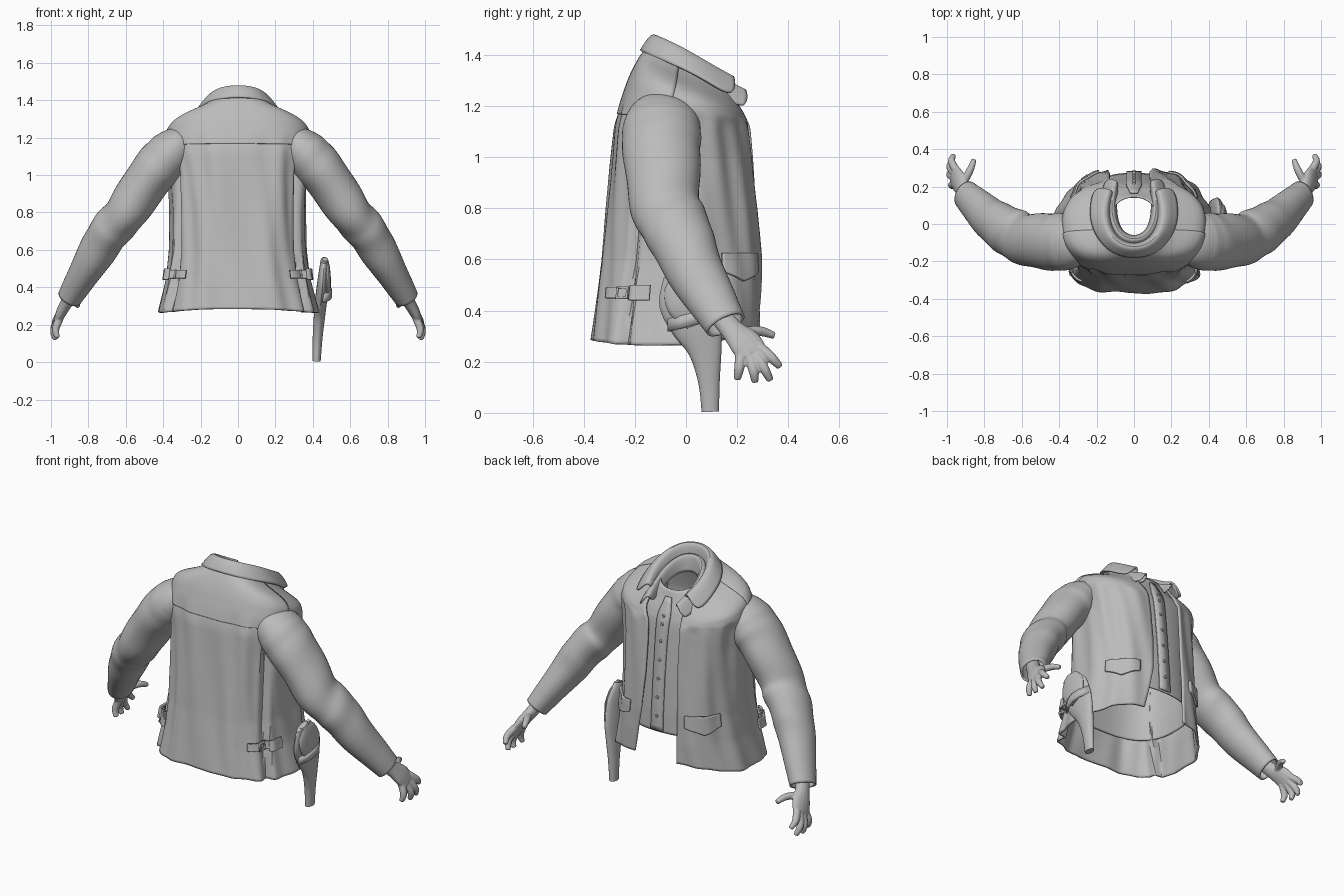
import bpy, bmesh, math
from math import sin, cos, pi, radians, exp
from mathutils import Vector

cube = bpy.data.objects.get("Cube")
if cube:
    bpy.data.objects.remove(cube, do_unlink=True)

GREY = (0.5, 0.5, 0.5, 1)
mat = bpy.data.materials.new("plain grey")
mat.use_nodes = True
mat.diffuse_color = GREY
bsdf = mat.node_tree.nodes["Principled BSDF"]
bsdf.inputs["Base Color"].default_value = GREY
bsdf.inputs["Roughness"].default_value = 0.8


def make(name, rows, closed=False, caps=False, thick=0, offset=-1, mirror=False, subsurf=0):
    """Skin a grid of points into an object."""
    bm = bmesh.new()
    grid = [[bm.verts.new(p) for p in row] for row in rows]
    n = len(grid[0])
    for lo, hi in zip(grid, grid[1:]):
        for i in range(n if closed else n - 1):
            j = (i + 1) % n
            bm.faces.new((lo[i], lo[j], hi[j], hi[i]))
    if caps:
        bm.faces.new(grid[0])
        bm.faces.new(grid[-1])
    bmesh.ops.recalc_face_normals(bm, faces=bm.faces[:])
    me = bpy.data.meshes.new(name)
    bm.to_mesh(me)
    bm.free()
    ob = bpy.data.objects.new(name, me)
    bpy.context.collection.objects.link(ob)
    me.materials.append(mat)
    if mirror:
        m = ob.modifiers.new("mirror", 'MIRROR')
        m.use_clip = True
    if subsurf:
        ob.modifiers.new("round", 'SUBSURF').levels = subsurf
    if thick:
        m = ob.modifiers.new("thickness", 'SOLIDIFY')
        m.thickness, m.offset = thick, offset
    bpy.ops.object.select_all(action='DESELECT')
    bpy.context.view_layer.objects.active = ob
    ob.select_set(True)
    bpy.ops.object.shade_smooth_by_angle(angle=radians(40))
    return ob


def tube_rows(path, steps=1, sides=20, fold=None):
    """Rings along (x, y, z, depth radius, thin radius) points."""
    pts = []
    for k in range(len(path) - 1):
        p = [path[max(0, min(len(path) - 1, k + d))] for d in (-1, 0, 1, 2)]
        for s in range(steps):
            t = s / steps
            pts.append([0.5 * (2 * b + (c - a) * t + (2 * a - 5 * b + 4 * c - d) * t * t
                               + (3 * b - a - 3 * c + d) * t ** 3) for a, b, c, d in zip(*p)])
    pts.append(list(path[-1]))
    rows = []
    for k, p in enumerate(pts):
        q, r = pts[max(k - 1, 0)], pts[min(k + 1, len(pts) - 1)]
        way = (Vector(r[:3]) - Vector(q[:3])).normalized()
        side = Vector((0, 1, 0))
        side = (side - way * side.dot(way)).normalized()
        up = way.cross(side)
        row = []
        for i in range(sides):
            a = 2 * pi * i / sides
            f = 1 + (fold(a, k / len(pts)) if fold else 0)
            row.append(Vector(p[:3]) + side * (p[3] * f * cos(a)) + up * (p[4] * f * sin(a)))
        rows.append(row)
    return rows


# Torso sections: height, half width, back y, front y, opening edge on each side
SECTIONS = [
    (.26, .43, -.375, .305, .17, .14), (.45, .385, -.35, .31, .13, .14),
    (.60, .365, -.33, .305, .10, .14), (.80, .36, -.31, .29, .085, .13),
    (1.0, .365, -.29, .27, .085, .13), (1.12, .38, -.278, .255, .09, .13),
    (1.20, .388, -.25, .245, .10, .125), (1.27, .375, -.22, .235, .11, .125),
    (1.31, .335, -.20, .225, .125, .125), (1.34, .265, -.185, .21, .125, .125),
    (1.37, .195, -.17, .195, .12, .12), (1.41, .145, -.145, .175, .11, .11)]


def lookup(z):
    for lo, hi in zip(SECTIONS, SECTIONS[1:]):
        if z <= hi[0]:
            break
    t = max(0, min(1, (z - lo[0]) / (hi[0] - lo[0])))
    return [a + (b - a) * t for a, b in zip(lo, hi)]


def section(z):
    return [sum(v) / 3 for v in zip(*(lookup(z + d) for d in (-.015, 0, .015)))]


def bend(v, e):
    return math.copysign(abs(v) ** e, v)


FRONT_BEND, BACK_BEND = .88, .74


def body(a, z, off=0, cloth=True):
    """Point on the torso; angle runs from the chest towards +x."""
    _, hw, yb, yf, _, _ = section(z)
    if cloth:
        fade = max(0, min(1, (1.22 - z) / .1))
        for side in (122, 238):
            off -= fade * .036 * exp(-((a - radians(side)) / .08) ** 2)
        off += fade * (.005 * sin(9 * a + 3 * z) + .004 * sin(17 * a - 6 * z + 1))
    mid, d = (yb + yf) / 2, (yf - yb) / 2
    e = FRONT_BEND if cos(a) > 0 else BACK_BEND
    y = mid + (d + off) * bend(cos(a), e)
    # The neckline drops towards the chest
    t = max(0, min(1, (z - 1.08) / .28))
    slant = .42 * t * t * (3 - 2 * t)
    return Vector(((hw + off) * bend(sin(a), e), y, z - slant * (y + .09)))


def edge(z, i):
    s = section(z)
    return math.asin(min(.95, s[i] / s[1]) ** (1 / FRONT_BEND))


# Jacket body, open at the chest
rows = []
for r in range(81):
    u, row = r / 80, []
    for c in range(121):
        w = c / 120
        hem = .285 + .04 * max(0, cos(2 * pi * w)) ** 3 - .02 * sin(2 * pi * w) ** 2
        z = hem + (1.41 - hem) * u
        a0, a1 = edge(z, 4), 2 * pi - edge(z, 5)
        row.append(body(a0 + (a1 - a0) * w, z))
    rows.append(row)
make("jacket_body", rows, thick=.012)

# Shirt under the jacket
make("shirt", [[body(2 * pi * c / 96, .48 + .92 * r / 60, -.035, False) for c in range(96)]
               for r in range(61)], closed=True, thick=.006)


def patch(name, a0, a1, z0, z1, off, thick=.012, point=0, n=16):
    """Panel that follows the torso surface, optionally pointed below."""
    rows = []
    for r in range(n + 1):
        row = []
        for c in range(n + 1):
            w = c / n
            low = z0 - point * (1 - abs(2 * w - 1))
            row.append(body(radians(a0 + (a1 - a0) * w), low + (z1 - low) * r / n, off))
        rows.append(row)
    return make(name, rows, thick=thick, offset=0)


# Yoke, shirt placket, pocket flaps and waist straps
patch("back_yoke", 98, 262, 1.155, 1.40, .001, thick=.007, n=50)
rows = [[body(radians(a), .49 + .88 * r / 30, -.028, False) for a in (-5, 0, 5)] for r in range(31)]
make("shirt_placket", rows, thick=.008, offset=0)
for name, s in (("left", 1), ("right", -1)):
    base = 0 if s > 0 else 360
    patch(name + "_pocket_flap", base + s * 27, base + s * 64, .555, .625, .008, point=.04)
    patch(name + "_waist_strap", base + s * 108, base + s * 142, .448, .492, .022)
    patch(name + "_strap_tab", base + s * 104, base + s * 118, .44, .50, .028)
    # Buckle frame
    ring = [body(radians(base + s * (126 + 5 * cos(t))), .47 + .035 * sin(t), .032)
            for t in (pi / 4 + k * pi / 2 for k in range(4))]
    inner = [p.lerp(sum(ring, Vector()) / 4, .35) for p in ring]
    make(name + "_buckle", [ring + ring[:1], inner + inner[:1]], thick=.01, offset=0)

# Shirt buttons
for k in range(7):
    disc = tube_rows([(0, 0, 0, .01, .01), (0, 0, .01, .008, .008)], sides=10)
    button = make("shirt_button", disc, closed=True, caps=True)
    button.location = body(0, .58 + .11 * k, -.026, False)
    button.rotation_euler.x = -pi / 2

# Collar: stand, fold and outer leaf, mirrored
STAND = [(0, -.115, 1.38), (.09, -.08, 1.37), (.125, 0, 1.345), (.13, .09, 1.30), (.115, .165, 1.265)]
FOLD = [(0, -.125, 1.515), (.095, -.095, 1.505), (.15, 0, 1.455), (.155, .09, 1.395), (.125, .185, 1.345)]
LEAF = [(0, -.185, 1.42), (.135, -.155, 1.405), (.225, -.03, 1.355), (.235, .08, 1.30), (.215, .20, 1.22)]
make("jacket_collar", [STAND, FOLD, LEAF], mirror=True, subsurf=3, thick=.012, offset=0)
inner = [[(x * .74, y * .9 + .03 + max(y, 0) * .2, z - .05) for x, y, z in row] for row in (STAND, FOLD, LEAF)]
make("shirt_collar", inner, mirror=True, subsurf=3, thick=.008, offset=0)


# Sleeves with creases that gather at the elbow
def crease(a, t):
    bunch = .3 + exp(-((t - .68) / .16) ** 2)
    return bunch * (.024 * sin(46 * t + 2 * cos(a)) + .018 * sin(27 * t - 2 * sin(a) + 1)) * (.3 < t < .94)


SLEEVE = [(.23, -.07, 1.215, .03, .02), (.275, -.08, 1.19, .10, .075), (.325, -.09, 1.15, .14, .112),
          (.385, -.095, 1.09, .155, .128), (.455, -.095, 1.01, .15, .126),
          (.59, -.08, .815, .14, .113), (.68, -.03, .705, .13, .11), (.77, .03, .565, .115, .097),
          (.90, .155, .345, .082, .066)]
make("sleeves", tube_rows(SLEEVE, 12, 40, crease), closed=True, thick=.01, mirror=True)

# Hands: palm, fingers and thumb fused together
parts = [[(.875, .12, .40, .046, .038), (.91, .175, .33, .046, .034), (.94, .23, .275, .064, .03),
          (.96, .262, .232, .06, .023)]]
FINGERS = [((.953, .29, .255), (.975, .335, .215), (.965, .368, .18)),
           ((.958, .27, .235), (.985, .305, .175), (.972, .33, .127)),
           ((.958, .245, .23), (.985, .264, .165), (.974, .27, .12)),
           ((.953, .215, .235), (.975, .208, .175), (.965, .2, .13)),
           ((.925, .2, .31), (.878, .285, .32), (.855, .345, .302))]
for f in FINGERS:
    parts.append([(*p, r, r) for p, r in zip(f, (.022, .02, .014))])
pieces = [make("hands", tube_rows(p, 5, 14), closed=True, caps=True) for p in parts]
for ob in pieces:
    ob.modifiers.clear()
    ob.select_set(True)
hands = pieces[0]
bpy.context.view_layer.objects.active = hands
with bpy.context.temp_override(active_object=hands, object=hands,
                               selected_editable_objects=pieces, selected_objects=pieces):
    bpy.ops.object.join()
m = hands.modifiers.new("fuse", 'REMESH')
m.mode, m.voxel_size, m.use_smooth_shade = 'VOXEL', .005, True
m = hands.modifiers.new("soften", 'SMOOTH')
m.iterations = 4
hands.modifiers.new("mirror", 'MIRROR').mirror_object = None

# Holster hanging at the left hip, with flap and strap
HOLSTER = [(.42, .095, .005, .034, .022), (.425, .09, .12, .042, .026), (.435, .075, .24, .065, .03),
           (.445, .045, .34, .10, .032), (.455, .0, .45, .11, .028), (.462, -.03, .545, .06, .02)]
make("holster", tube_rows(HOLSTER, 5, 24), closed=True, caps=True)
FLAP = [(.47, .05, .35, .05, .02), (.475, .02, .42, .09, .022), (.47, -.01, .50, .08, .022),
        (.465, -.03, .55, .03, .016)]
make("holster_flap", tube_rows(FLAP, 5, 24), closed=True, caps=True)
strap = [[(.496 - 4 * (y - .03) ** 2, y, .36 + .25 * y + h) for y in (-.07, -.02, .03, .08, .13)]
         for h in (-.025, .025)]
make("holster_strap", strap, thick=.012, offset=0)
